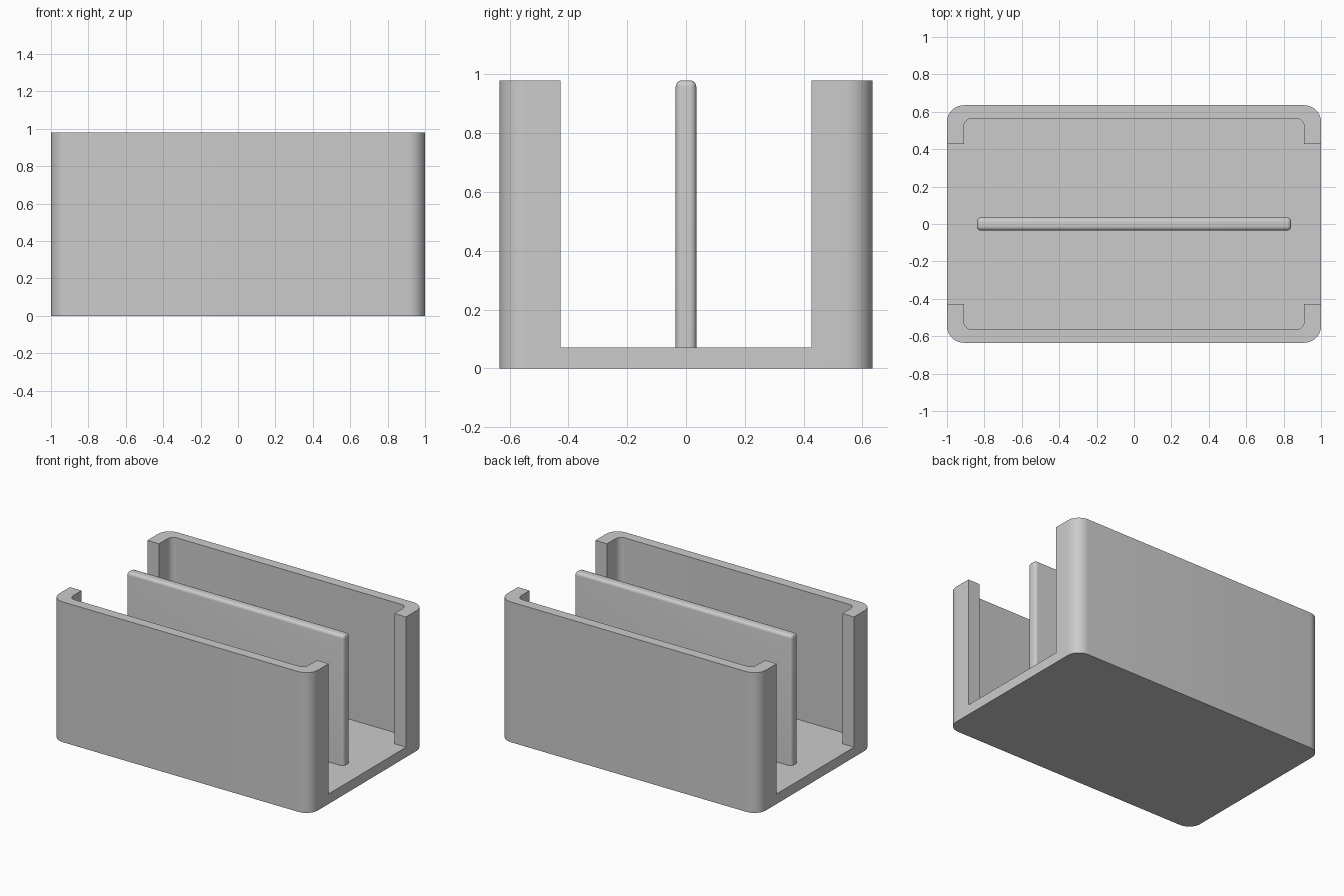
import bpy
import bmesh
from math import cos, sin, pi

cube = bpy.data.objects.get("Cube")
if cube:
    bpy.data.objects.remove(cube, do_unlink=True)

HEIGHT = 0.98
FLOOR = 0.07

# Single plastic colour
GREY = (0.6, 0.6, 0.6, 1)
plastic = bpy.data.materials.new("grey plastic")
plastic.use_nodes = True
plastic.diffuse_color = GREY
plastic.node_tree.nodes["Principled BSDF"].inputs["Base Color"].default_value = GREY


def rounded_block(name, hx, hy, radius, z0, z1, segments=10):
    """Upright block with rounded vertical corners."""
    outline = []
    if radius:
        for i, (sx, sy) in enumerate([(1, 1), (-1, 1), (-1, -1), (1, -1)]):
            for k in range(segments + 1):
                a = (i + k / segments) * pi / 2
                outline.append((sx * (hx - radius) + radius * cos(a),
                                sy * (hy - radius) + radius * sin(a)))
    else:
        outline = [(hx, hy), (-hx, hy), (-hx, -hy), (hx, -hy)]
    bm = bmesh.new()
    base = bm.faces.new([bm.verts.new((x, y, z0)) for x, y in outline])
    ext = bmesh.ops.extrude_face_region(bm, geom=[base], use_keep_orig=True)
    top = [v for v in ext["geom"] if isinstance(v, bmesh.types.BMVert)]
    bmesh.ops.translate(bm, verts=top, vec=(0, 0, z1 - z0))
    bmesh.ops.recalc_face_normals(bm, faces=bm.faces[:])
    mesh = bpy.data.meshes.new(name)
    bm.to_mesh(mesh)
    bm.free()
    mesh.materials.append(plastic)
    obj = bpy.data.objects.new(name, mesh)
    bpy.context.collection.objects.link(obj)
    return obj


def activate(obj):
    bpy.ops.object.select_all(action='DESELECT')
    obj.select_set(True)
    bpy.context.view_layer.objects.active = obj


def cut(target, cutter):
    cutter.hide_render = True
    mod = target.modifiers.new("cut", 'BOOLEAN')
    mod.operation = 'DIFFERENCE'
    mod.solver = 'EXACT'
    mod.object = cutter
    activate(target)
    bpy.ops.object.modifier_apply(modifier=mod.name)
    bpy.data.objects.remove(cutter, do_unlink=True)


# Open holder: outer shell, hollow inside, wide slot through both ends
holder = rounded_block("holder", 1.0, 0.635, 0.09, 0, HEIGHT)
cut(holder, rounded_block("cavity", 0.91, 0.565, 0.045, FLOOR, HEIGHT + 0.2))
cut(holder, rounded_block("end_slot", 1.2, 0.427, 0, FLOOR, HEIGHT + 0.2))

# Central divider with softened side and top edges
divider = rounded_block("divider", 0.84, 0.035, 0, FLOOR, HEIGHT)
bm = bmesh.new()
bm.from_mesh(divider.data)
edges = [e for e in bm.edges if any(v.co.z > FLOOR + 0.01 for v in e.verts)]
bmesh.ops.bevel(bm, geom=edges, offset=0.022, segments=5, profile=0.5,
                affect='EDGES', clamp_overlap=True)
bm.to_mesh(divider.data)
bm.free()

for part in (holder, divider):
    activate(part)
    bpy.ops.object.shade_smooth_by_angle(angle=pi / 6)
